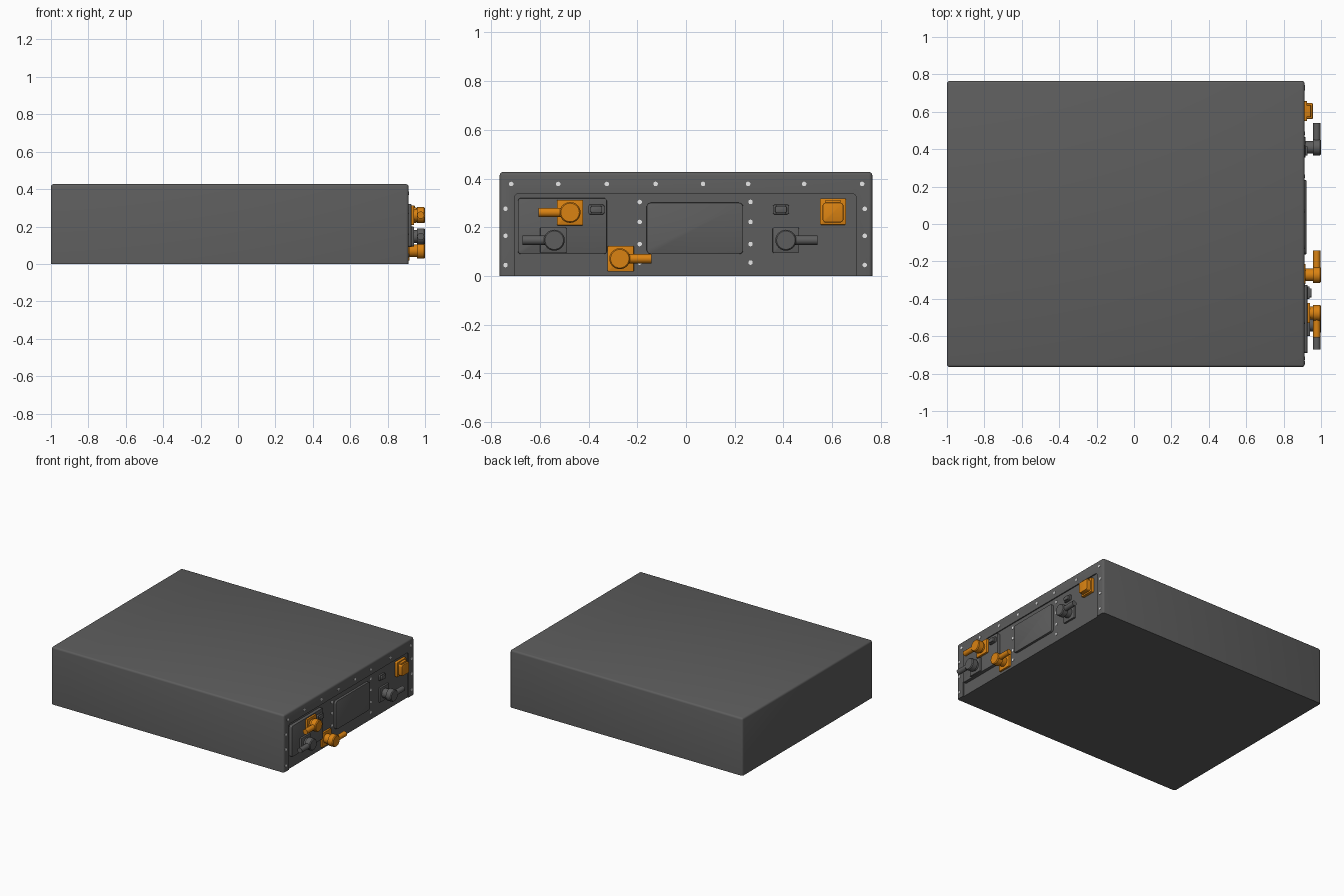
import bpy, bmesh, math
from mathutils import Matrix, Vector

if "Cube" in bpy.data.objects:
    bpy.data.objects.remove(bpy.data.objects["Cube"])


def material(name, rgb):
    m = bpy.data.materials.new(name)
    m.diffuse_color = (*rgb, 1)
    m.use_nodes = True
    m.node_tree.nodes["Principled BSDF"].inputs["Base Color"].default_value = m.diffuse_color
    return m


GREY = material("dark grey", (0.11, 0.11, 0.11))
ORANGE = material("orange", (0.70, 0.225, 0.006))
WHITE = material("screw white", (0.8, 0.8, 0.8))
FACE = 0.912      # front face of the casing
PANEL = 0.904     # recessed panel plane


def finish(name, bm, mat):
    bmesh.ops.recalc_face_normals(bm, faces=bm.faces)
    me = bpy.data.meshes.new(name)
    bm.to_mesh(me)
    bm.free()
    me.materials.append(mat)
    ob = bpy.data.objects.new(name, me)
    bpy.context.collection.objects.link(ob)
    return ob


def smooth(ob):
    bpy.ops.object.select_all(action='DESELECT')
    ob.select_set(True)
    bpy.context.view_layer.objects.active = ob
    bpy.ops.object.shade_smooth_by_angle(angle=math.radians(35))


def add_box(bm, x, y, z, round_x=0.0, edge=0.0):
    """Box from ranges; round_x rounds edges along x, edge softens the outer (+x) rim."""
    t = bmesh.new()
    bmesh.ops.create_cube(t, size=1)
    for v in t.verts:
        v.co = Vector([(a + b) / 2 + c * (b - a) for (a, b), c in zip((x, y, z), v.co)])
    if round_x:
        es = [e for e in t.edges if abs(e.verts[0].co.x - e.verts[1].co.x) > 1e-5]
        bmesh.ops.bevel(t, geom=es, offset=round_x, segments=4, profile=0.5, affect='EDGES')
    if edge:
        es = [e for e in t.edges if all(v.co.x > x[1] - 1e-5 for v in e.verts)]
        bmesh.ops.bevel(t, geom=es, offset=edge, segments=2, profile=0.5, affect='EDGES')
    me = bpy.data.meshes.new("temp")
    t.to_mesh(me)
    t.free()
    bm.from_mesh(me)
    bpy.data.meshes.remove(me)


def add_cyl(bm, a, b, r, n=24, r2=None):
    a, b = Vector(a), Vector(b)
    rot = (b - a).to_track_quat('Z', 'Y').to_matrix().to_4x4()
    bmesh.ops.create_cone(bm, cap_ends=True, segments=n, radius1=r,
                          radius2=r if r2 is None else r2, depth=(b - a).length,
                          matrix=Matrix.Translation((a + b) / 2) @ rot)


def box(name, mat, *args, **kw):
    bm = bmesh.new()
    add_box(bm, *args, **kw)
    ob = finish(name, bm, mat)
    smooth(ob)
    return ob


# Casing: every edge softened except the bottom ones
bm = bmesh.new()
add_box(bm, (-1, FACE), (-0.765, 0.765), (0, 0.427))
es = [e for e in bm.edges if max(v.co.z for v in e.verts) > 0.1]
bmesh.ops.bevel(bm, geom=es, offset=0.014, segments=3, profile=0.5, affect='EDGES')
casing = finish("casing", bm, GREY)

# Shallow recess of the control panel, open at the bottom
cutter = box("panel_cutter", GREY, (PANEL, 1.0), (-0.705, 0.70), (-0.1, 0.338), round_x=0.018)
cutter.hide_render = True
mod = casing.modifiers.new("recess", 'BOOLEAN')
mod.operation = 'DIFFERENCE'
mod.object = cutter
mod.solver = 'EXACT'
bpy.context.view_layer.objects.active = casing
bpy.ops.object.modifier_apply(modifier="recess")
bpy.data.objects.remove(cutter)
smooth(casing)

# Raised plates on the panel
box("terminal_plate", GREY, (0.89, 0.927), (-0.69, -0.325), (0.09, 0.32), round_x=0.012, edge=0.003)
box("screen", GREY, (0.89, 0.921), (-0.162, 0.235), (0.09, 0.301), round_x=0.018, edge=0.003)

# Small push buttons with a rim
for name, y, x0 in (("left_button", -0.368, 0.927), ("right_button", 0.39, PANEL)):
    bm = bmesh.new()
    add_box(bm, (0.89, x0 + 0.012), (y - 0.033, y + 0.033), (0.253, 0.293), round_x=0.008, edge=0.002)
    add_box(bm, (0.89, x0 + 0.023), (y - 0.024, y + 0.024), (0.259, 0.287), round_x=0.007, edge=0.002)
    smooth(finish(name, bm, GREY))


# Cable connectors: square base, neck, round head and a sideways sleeve
def connector(name, mat, y, z, side, x0, base_shift=0.0):
    bm = bmesh.new()
    c = y + base_shift
    add_box(bm, (0.89, x0 + 0.014), (c - 0.054, c + 0.054), (z - 0.053, z + 0.052), round_x=0.005, edge=0.002)
    add_cyl(bm, (x0, y, z), (0.965, y, z), 0.034)
    add_cyl(bm, (0.957, y, z), (0.994, y, z), 0.043)
    add_cyl(bm, (0.994, y, z), (1.0, y, z), 0.043, r2=0.038)
    add_cyl(bm, (0.977, y, z), (0.977, y + side * 0.130, z), 0.019, n=20)
    smooth(finish(name, bm, mat))


connector("upper_orange_connector", ORANGE, -0.476, 0.261, -1, 0.927)
connector("left_grey_connector", GREY, -0.541, 0.147, -1, 0.927, -0.004)
connector("lower_orange_connector", ORANGE, -0.272, 0.071, 1, PANEL, 0.004)
connector("right_grey_connector", GREY, 0.410, 0.147, 1, PANEL)

# Orange covered socket
bm = bmesh.new()
add_box(bm, (0.89, 0.925), (0.55, 0.657), (0.21, 0.319), round_x=0.006, edge=0.002)
add_box(bm, (0.89, 0.957), (0.561, 0.646), (0.220, 0.301), round_x=0.012, edge=0.005)
add_box(bm, (0.89, 0.945), (0.572, 0.635), (0.295, 0.313), round_x=0.004, edge=0.002)
smooth(finish("orange_socket", bm, ORANGE))

# Screws around the frame and beside the screen
top_row = [(y, 0.378) for y in (-0.718, -0.525, -0.325, -0.125, 0.07, 0.255, 0.485, 0.723)]
sides = [(y, z) for y in (-0.741, 0.734) for z in (0.276, 0.165, 0.045)]
middle = [(y, z) for y in (-0.19, 0.265) for z in (0.304, 0.222, 0.131, 0.055)]
bm = bmesh.new()
for pts, x in ((top_row + sides, FACE), (middle, PANEL)):
    for y, z in pts:
        add_cyl(bm, (x - 0.004, y, z), (x + 0.003, y, z), 0.0095, n=10)
smooth(finish("screws", bm, WHITE))
